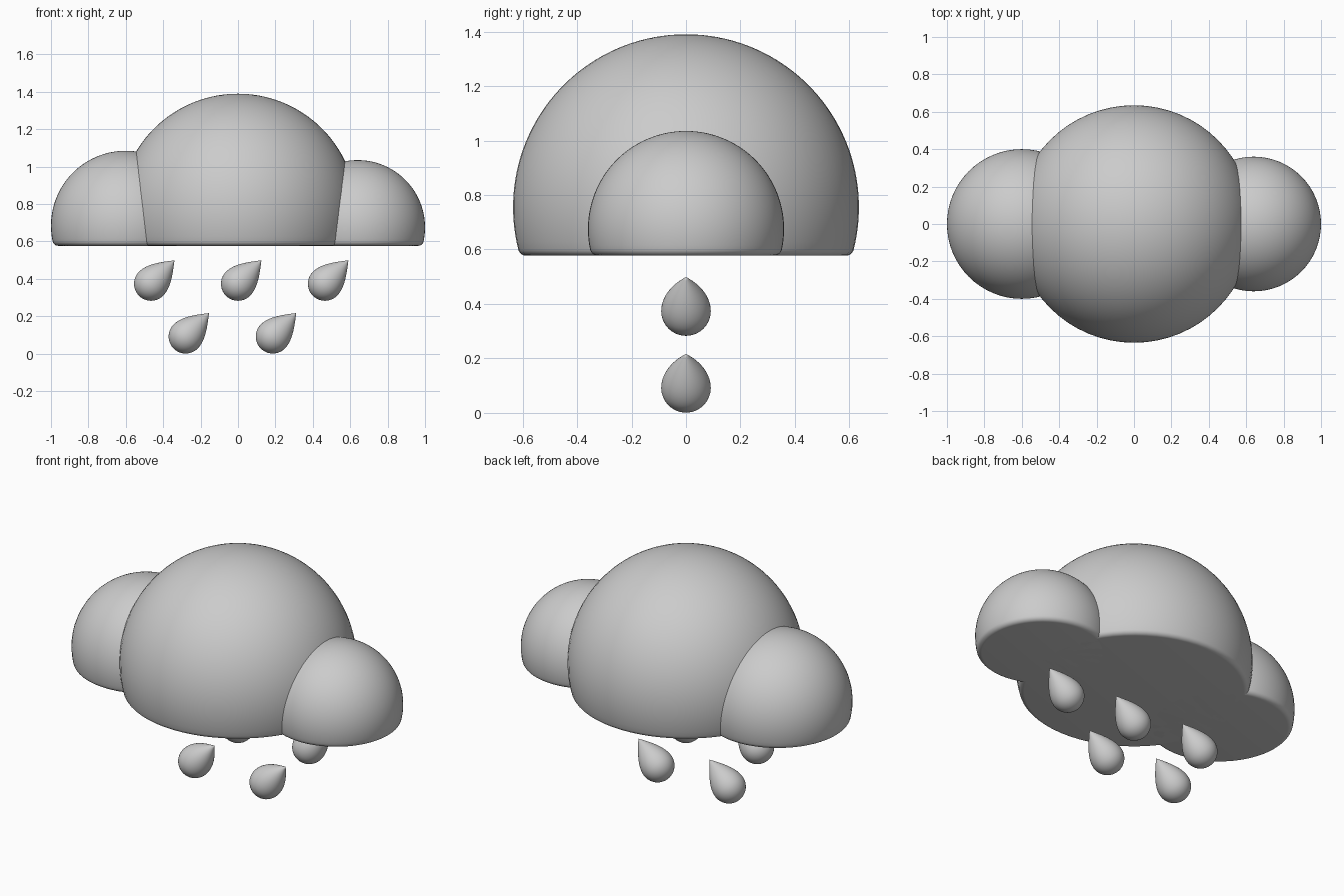
import bpy, bmesh
from math import sin, cos, pi, sqrt, atan2, radians

if "Cube" in bpy.data.objects:
    bpy.data.objects.remove(bpy.data.objects["Cube"])


def lathe(name, profile, location, tilt=0.0, steps=64):
    """Revolve an (r, z) profile around z and place it."""
    bm = bmesh.new()
    verts = [bm.verts.new((r, 0, z)) for r, z in profile]
    edges = [bm.edges.new(pair) for pair in zip(verts, verts[1:])]
    bmesh.ops.spin(bm, geom=verts + edges, cent=(0, 0, 0), axis=(0, 0, 1),
                   angle=2 * pi, steps=steps, use_merge=True)
    bmesh.ops.remove_doubles(bm, verts=bm.verts, dist=1e-5)
    bmesh.ops.recalc_face_normals(bm, faces=bm.faces)
    mesh = bpy.data.meshes.new(name)
    bm.to_mesh(mesh)
    bm.free()
    obj = bpy.data.objects.new(name, mesh)
    bpy.context.collection.objects.link(obj)
    obj.location = location
    obj.rotation_euler.y = tilt
    bpy.ops.object.select_all(action='DESELECT')
    obj.select_set(True)
    bpy.context.view_layer.objects.active = obj
    bpy.ops.object.shade_smooth_by_angle(angle=radians(40))
    return obj


BASE = 0.577     # flat underside of the cloud
FILLET = 0.03    # soft rim between dome and underside


def puff(name, x, z, radius):
    """Sphere with a flat bottom and a rounded rim."""
    h = z - BASE
    cz = -(h - FILLET)
    cr = sqrt((radius - FILLET) ** 2 - cz ** 2)
    low = atan2(cz, cr)
    n, m = 40, 6
    dome = [(radius * cos(a), radius * sin(a))
            for a in (pi / 2 + (low - pi / 2) * i / n for i in range(n + 1))]
    dome[0] = (0, radius)
    rim = [(cr + FILLET * cos(a), cz + FILLET * sin(a))
           for a in (low + (-pi / 2 - low) * i / m for i in range(1, m + 1))]
    return lathe(name, dome + rim + [(0, -h)], (x, 0, z))


def raindrop(name, x, z, radius=0.091, length=0.177):
    """Round belly that tapers in a slightly convex curve to a tip."""
    n = 16
    belly = [(radius * sin(a), -radius * cos(a))
             for a in (pi / 2 * i / n for i in range(n))]
    taper = []
    for i in range(n + 1):
        u = i / n
        r = radius * (2 * u**3 - 3 * u**2 + 1) - 0.78 * length * (u**3 - u**2)
        taper.append((max(r, 0), length * u))
    belly[0], taper[-1] = (0, -radius), (0, length)
    return lathe(name, belly + taper, (x, 0, z), radians(45), 40)


# Cloud
puff("cloud_middle", 0, 0.755, 0.635)
puff("cloud_left", -0.6, 0.685, 0.4)
puff("cloud_right", 0.64, 0.675, 0.36)

# Rain in two staggered rows
for i, x in enumerate((-0.465, 0.0, 0.465)):
    raindrop(f"raindrop_upper_{i + 1}", x, 0.374)
for i, x in enumerate((-0.28, 0.186)):
    raindrop(f"raindrop_lower_{i + 1}", x, 0.092)
